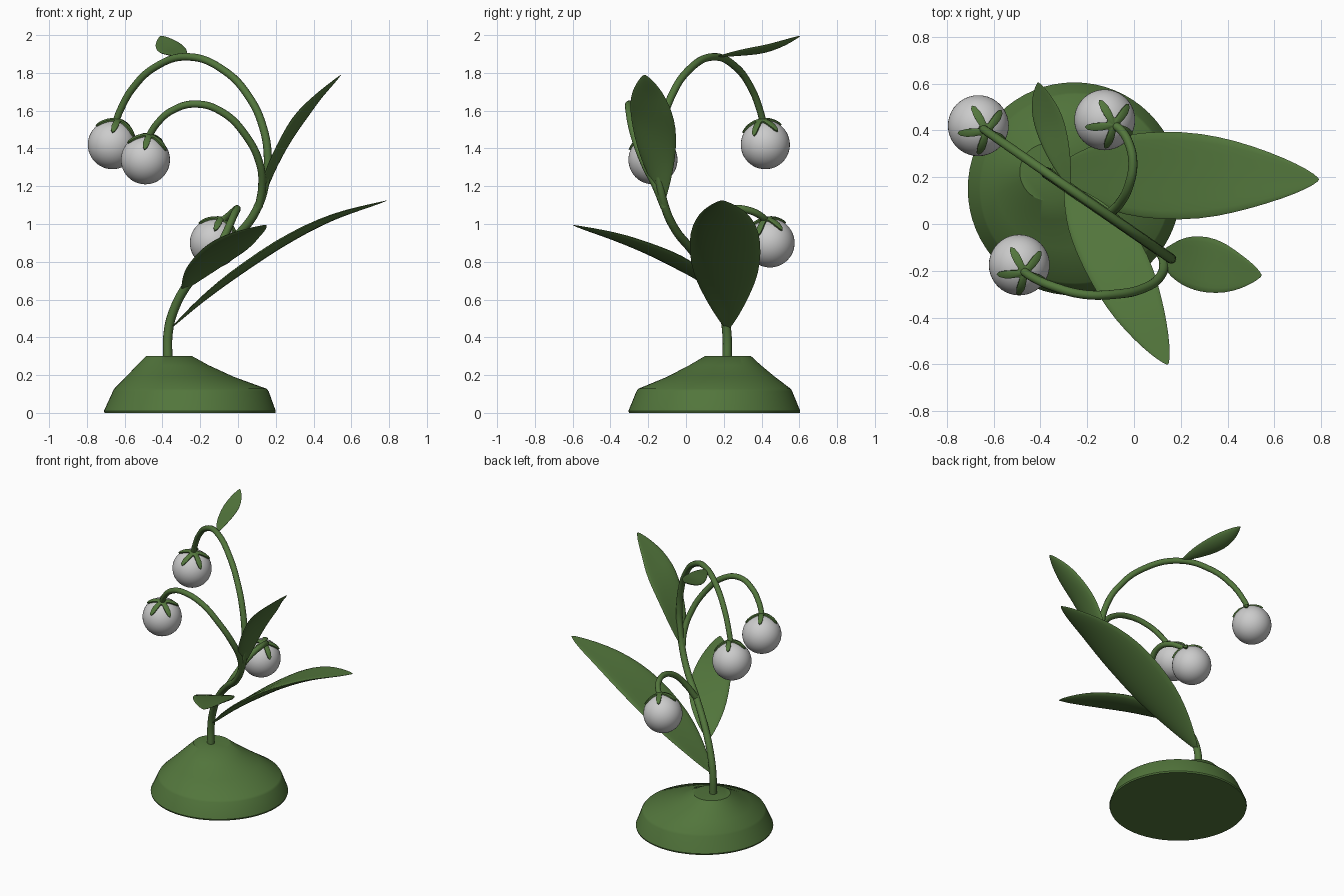
import bpy, bmesh, math
from mathutils import Vector

if "Cube" in bpy.data.objects:
    bpy.data.objects.remove(bpy.data.objects["Cube"])

green = bpy.data.materials.new("leaf_green")
green.diffuse_color = (0.085, 0.18, 0.045, 1)
green.use_nodes = True
green.node_tree.nodes["Principled BSDF"].inputs["Base Color"].default_value = green.diffuse_color


def finish(obj, mat=None, angle=40):
    if mat:
        obj.data.materials.clear()
        obj.data.materials.append(mat)
    bpy.ops.object.select_all(action='DESELECT')
    bpy.context.view_layer.objects.active = obj
    obj.select_set(True)
    bpy.ops.object.shade_smooth_by_angle(angle=math.radians(angle))
    return obj


def mesh_object(name, bm):
    bmesh.ops.remove_doubles(bm, verts=bm.verts, dist=1e-5)
    bmesh.ops.recalc_face_normals(bm, faces=bm.faces)
    me = bpy.data.meshes.new(name)
    bm.to_mesh(me)
    bm.free()
    obj = bpy.data.objects.new(name, me)
    bpy.context.collection.objects.link(obj)
    return obj


def loft(name, rings):
    """Skin closed rings of points and cap both ends."""
    bm = bmesh.new()
    rows = [[bm.verts.new(p) for p in ring] for ring in rings]
    n = len(rows[0])
    for a, b in zip(rows, rows[1:]):
        for i in range(n):
            j = (i + 1) % n
            bm.faces.new((a[i], a[j], b[j], b[i]))
    bm.faces.new(rows[0])
    bm.faces.new(rows[-1])
    return mesh_object(name, bm)


def stem(name, pts, r0, r1):
    cu = bpy.data.curves.new(name, 'CURVE')
    cu.dimensions = '3D'
    cu.bevel_depth = 1.0
    cu.bevel_resolution = 4
    cu.resolution_u = 8
    cu.use_fill_caps = True
    sp = cu.splines.new('BEZIER')
    sp.bezier_points.add(len(pts) - 1)
    for k, (bp, p) in enumerate(zip(sp.bezier_points, pts)):
        bp.co = p
        bp.handle_left_type = bp.handle_right_type = 'AUTO'
        bp.radius = r0 + (r1 - r0) * k / (len(pts) - 1)
    obj = bpy.data.objects.new(name, cu)
    bpy.context.collection.objects.link(obj)
    bpy.ops.object.select_all(action='DESELECT')
    bpy.context.view_layer.objects.active = obj
    obj.select_set(True)
    bpy.ops.object.convert(target='MESH')
    return finish(bpy.context.view_layer.objects.active, green)


def spline(pts, t):
    """Catmull-Rom point on a path, t in 0..1."""
    p = [Vector(q) for q in pts]
    p = [2 * p[0] - p[1]] + p + [2 * p[-1] - p[-2]]
    s = t * (len(pts) - 1)
    i = min(int(s), len(pts) - 2)
    u = s - i
    a, b, c, d = p[i:i + 4]
    return 0.5 * (2 * b + (c - a) * u + (2 * a - 5 * b + 4 * c - d) * u**2
                  + (3 * b - a - 3 * c + d) * u**3)


def leaf(name, pts, half_width, thick=0.02, cup=0.012, roll=0.0):
    rings, rows, n = [], 24, 20
    for k in range(rows + 1):
        t = 0.5 - 0.5 * math.cos(math.pi * k / rows)
        c = spline(pts, t)
        tan = (spline(pts, min(t + .02, 1)) - spline(pts, max(t - .02, 0))).normalized()
        side = tan.cross(Vector((0, 0, 1))).normalized()
        up = side.cross(tan)
        side, up = (side * math.cos(roll) + up * math.sin(roll),
                    up * math.cos(roll) - side * math.sin(roll))
        f = max(math.sin(math.pi * t ** 1.1), 0.0) ** 0.75 + 0.01
        ring = []
        for i in range(n):
            a = 2 * math.pi * i / n
            u, v = math.cos(a), math.sin(a)
            ring.append(c + side * (u * f * half_width) + up * (f * (v * thick + cup * (u * u - .5))))
        rings.append(ring)
    return finish(loft(name, rings), green, 60)


def calyx(name, centre, axis, r):
    """Five-pointed star cap hugging a ball."""
    z = axis.normalized()
    x = z.orthogonal().normalized()
    y = z.cross(x)
    n, steps, rings = 60, 8, []
    for k in range(steps + 1):
        ring = []
        for i in range(n):
            a = 2 * math.pi * i / n
            peak = abs(math.cos(2.5 * a)) ** 4
            polar = math.radians(13 + 41 * peak) * max(k / steps, 0.02)
            d = z * math.cos(polar) + (x * math.cos(a) + y * math.sin(a)) * math.sin(polar)
            ring.append(centre + d * (r + 0.014 - 0.004 * k / steps))
        rings.append(ring)
    rings.append([centre + (p - centre).normalized() * (r - 0.004) for p in rings[-1]])
    rings.append([centre + z * r * 0.9 + (p - centre) * 0.001 for p in rings[-1]])
    finish(loft(name, rings), green, 50)


# Mound: lofted off-centre circles (centre x, centre y, radius, z)
mound = [(-.255, .15, .452, 0), (-.255, .15, .455, .01), (-.25, .15, .412, .115),
         (-.252, .151, .403, .128), (-.307, .185, .287, .19),
         (-.345, .207, .19, .252), (-.365, .222, .123, .30)]
finish(loft("mound", [[(cx + r * math.cos(math.tau * i / 64), cy + r * math.sin(math.tau * i / 64), z)
                       for i in range(64)] for cx, cy, r, z in mound]), green, 32)

# Main stem lies in one vertical plane
main_xz = [(-.372, .28), (-.37, .42), (-.345, .53), (-.26, .69), (-.12, .845), (.03, .975),
           (.105, 1.09), (.145, 1.22), (.158, 1.35), (.13, 1.52), (.06, 1.67), (-.07, 1.81),
           (-.265, 1.885), (-.44, 1.83), (-.56, 1.715), (-.62, 1.61), (-.648, 1.54)]
stem("main_stem", [(x, .22 - .69 * (x + .375), z) for x, z in main_xz], .025, .018)

# Side stems
stem("middle_stem", [(.11, -.115, 1.09), (.127, -.16, 1.2), (.115, -.22, 1.32), (.04, -.275, 1.47),
                     (-.08, -.3, 1.59), (-.22, -.3, 1.635), (-.35, -.265, 1.6),
                     (-.43, -.23, 1.53), (-.475, -.2, 1.46)], .021, .018)
stem("lower_stem", [(-.11, .04, .855), (-.06, .09, .96), (-.02, .17, 1.05), (-.005, .26, 1.08),
                    (-.02, .34, 1.07), (-.055, .4, 1.04), (-.095, .43, 1.01)], .021, .018)

# White bells with star caps
for name, c, axis in [("top_bell", (-.665, .42, 1.42), (.03, -.02, .12)),
                      ("middle_bell", (-.49, -.175, 1.34), (.02, -.03, .12)),
                      ("lower_bell", (-.125, .445, .9), (.035, -.02, .12))]:
    bpy.ops.mesh.primitive_uv_sphere_add(segments=40, ring_count=24, radius=.13, location=c)
    bpy.context.object.name = name
    finish(bpy.context.object)
    calyx(name + "_cap", Vector(c), Vector(axis), .13)

# Leaves
leaf("large_leaf", [(-.365, .22, .44), (-.19, .215, .605), (0, .21, .755), (.25, .205, .92),
                    (.5, .2, 1.04), (.79, .19, 1.125)], .185, .022, .016)
leaf("front_leaf", [(-.295, .165, .645), (-.2, .03, .75), (-.09, -.14, .845), (.02, -.36, .93),
                    (.145, -.6, .995)], .132)
leaf("upper_leaf", [(.115, -.12, 1.11), (.185, -.145, 1.31), (.29, -.17, 1.505), (.41, -.2, 1.66),
                    (.545, -.22, 1.79)], .115, .018)
leaf("top_leaf", [(-.275, .155, 1.885), (-.315, .28, 1.905), (-.355, .41, 1.925),
                  (-.385, .51, 1.955), (-.41, .605, 1.995)], .065, .012, .008, roll=.3)
